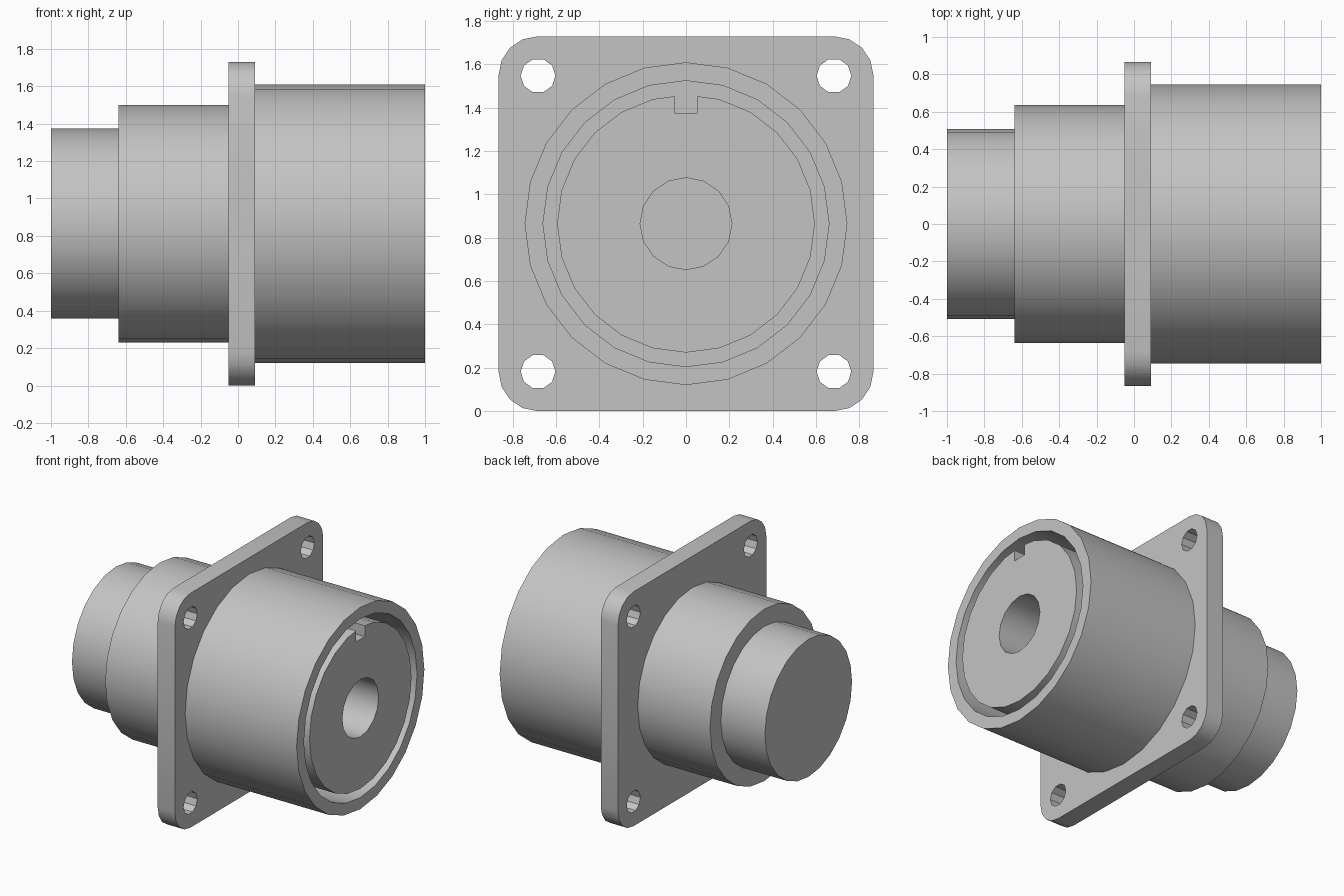
import bpy, bmesh, math

CZ = 0.865            # height of the main axis
SIDES = 24

if "Cube" in bpy.data.objects:
    bpy.data.objects.remove(bpy.data.objects["Cube"], do_unlink=True)

grey = bpy.data.materials.new("light grey metal")
grey.use_nodes = True
COLOR = (0.55, 0.55, 0.55, 1)
grey.diffuse_color = COLOR
grey.node_tree.nodes["Principled BSDF"].inputs["Base Color"].default_value = COLOR


def finish(name, bm):
    """Turn a bmesh into a grey object in the scene."""
    bmesh.ops.remove_doubles(bm, verts=bm.verts, dist=1e-5)
    bmesh.ops.recalc_face_normals(bm, faces=bm.faces)
    mesh = bpy.data.meshes.new(name)
    bm.to_mesh(mesh)
    bm.free()
    mesh.materials.append(grey)
    obj = bpy.data.objects.new(name, mesh)
    bpy.context.collection.objects.link(obj)
    return obj


def ring(bm, x, r, sides, y=0, z=CZ):
    steps = [math.tau * i / sides for i in range(sides)]
    return [bm.verts.new((x, y + r * math.cos(a), z + r * math.sin(a))) for a in steps]


def bridge(bm, a, b):
    for i in range(len(a)):
        j = (i + 1) % len(a)
        bm.faces.new((a[i], a[j], b[j], b[i]))


def extrude_loop(bm, loop, dx):
    """Close a loop and extrude it along x into a solid."""
    face = bm.faces.new(loop)
    out = bmesh.ops.extrude_face_region(bm, geom=[face])["geom"]
    for v in out:
        if isinstance(v, bmesh.types.BMVert):
            v.co.x += dx


def cylinder(name, x0, x1, r, sides=SIDES, y=0, z=CZ):
    bm = bmesh.new()
    extrude_loop(bm, ring(bm, x0, r, sides, y, z), x1 - x0)
    return finish(name, bm)


def tube(name, x0, x1, outer, inner):
    bm = bmesh.new()
    loops = [ring(bm, x, r, SIDES)
             for x, r in ((x0, outer), (x1, outer), (x1, inner), (x0, inner))]
    for k in range(4):
        bridge(bm, loops[k], loops[(k + 1) % 4])
    return finish(name, bm)


def cut(obj, cutter):
    """Subtract the cutter, then delete it."""
    mod = obj.modifiers.new("cut", 'BOOLEAN')
    mod.operation, mod.solver, mod.object = 'DIFFERENCE', 'EXACT', cutter
    cutter.hide_render = True
    bpy.context.view_layer.objects.active = obj
    bpy.ops.object.modifier_apply(modifier=mod.name)
    bpy.data.objects.remove(cutter, do_unlink=True)


# Square flange with rounded corners
half, corner = 0.865, 0.18
bm = bmesh.new()
outline = []
for q, (sy, sz) in enumerate(((1, 1), (-1, 1), (-1, -1), (1, -1))):
    for i in range(5):
        a = math.pi / 2 * (q + i / 4)
        outline.append(bm.verts.new((-0.05,
                                     sy * (half - corner) + corner * math.cos(a),
                                     CZ + sz * (half - corner) + corner * math.sin(a))))
extrude_loop(bm, outline, 0.14)
flange = finish("flange", bm)

# Bolt holes in the flange corners
for sy in (-1, 1):
    for sz in (-1, 1):
        cut(flange, cylinder("bolt_hole_cutter", -0.2, 0.2, 0.08, 10,
                             sy * 0.683, CZ + sz * 0.683))

# Stepped rear body
rear_boss = cylinder("rear_boss", -1, -0.6, 0.508)
rear_barrel = cylinder("rear_barrel", -0.64, 0, 0.635)

# Outer shell around the insert, leaving a narrow groove
shell = tube("shell", 0.05, 1, 0.745, 0.66)

# Insert with a central bore and a keyway at the top
insert = cylinder("insert", 0.05, 1, 0.595)
cut(insert, cylinder("bore_cutter", 0.09, 1.2, 0.212, 16))
bm = bmesh.new()
slot = [bm.verts.new((0.09, y, CZ + z))
        for y, z in ((-0.05, 0.508), (0.05, 0.508), (0.05, 0.7), (-0.05, 0.7))]
extrude_loop(bm, slot, 1.1)
cut(insert, finish("keyway_cutter", bm))

# Smooth round walls with sharp rims
bpy.ops.object.select_all(action='DESELECT')
for obj in (flange, rear_boss, rear_barrel, shell, insert):
    obj.select_set(True)
    bpy.context.view_layer.objects.active = obj
bpy.ops.object.shade_smooth_by_angle(angle=math.radians(30))
